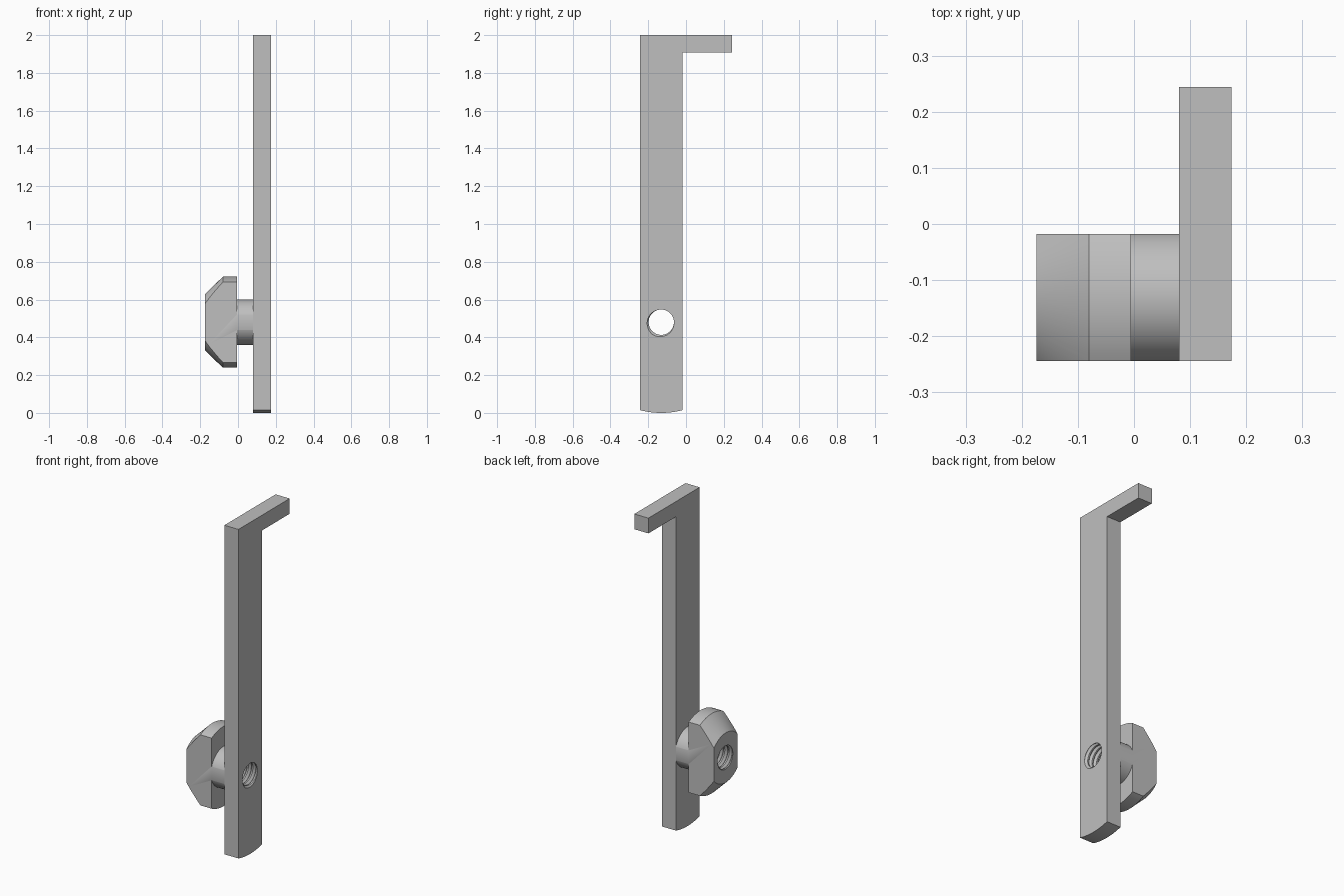
import bpy, bmesh, math

if "Cube" in bpy.data.objects:
    bpy.data.objects.remove(bpy.data.objects["Cube"])

YC, ZC = -0.131, 0.48      # axis of the threaded hole (runs along x)
HALF = 0.113               # half width of bar and clamp
X0, X1, X2, X3, X4 = -0.174, -0.08, -0.005, 0.08, 0.174

metal = bpy.data.materials.new("grey metal")
metal.diffuse_color = (0.52, 0.52, 0.52, 1)
metal.use_nodes = True
metal.node_tree.nodes["Principled BSDF"].inputs["Base Color"].default_value = metal.diffuse_color


def make_object(name, bm):
    bmesh.ops.recalc_face_normals(bm, faces=bm.faces[:])
    me = bpy.data.meshes.new(name)
    bm.to_mesh(me)
    bm.free()
    ob = bpy.data.objects.new(name, me)
    bpy.context.collection.objects.link(ob)
    me.materials.append(metal)
    return ob


def ring_point(x, r, a):
    return (x, YC + r * math.cos(a), ZC + r * math.sin(a))


# Hooked bar: side profile with slightly curved foot, extruded along x
def hooked_bar():
    bm = bmesh.new()
    sag = 0.015
    n = 16
    prof = []
    for i in range(n + 1):
        t = -1 + 2 * i / n
        prof.append((YC + HALF * t, sag * t * t))
    prof += [(YC + HALF, 1.908), (0.244, 1.908), (0.244, 2.0), (YC - HALF, 2.0)]
    face = bm.faces.new([bm.verts.new((X3, y, z)) for y, z in prof])
    ext = bmesh.ops.extrude_face_region(bm, geom=[face])
    for v in ext["geom"]:
        if isinstance(v, bmesh.types.BMVert):
            v.co.x = X4
    return make_object("hooked_bar", bm)


# Clamp head and neck: turned profile with both sides cut flat
def clamp_head():
    bm = bmesh.new()
    seg = 96
    prof = [(X0, 0.15), (X1, 0.241), (X2, 0.241), (X2, 0.12), (X3, 0.12)]
    rings = [[bm.verts.new(ring_point(x, r, 2 * math.pi * (s + 0.5) / seg))
              for s in range(seg)] for x, r in prof]
    for a, b in zip(rings, rings[1:]):
        for s in range(seg):
            t = (s + 1) % seg
            bm.faces.new((a[s], a[t], b[t], b[s]))
    bm.faces.new(rings[0])
    bm.faces.new(rings[-1])
    for side in (-1, 1):
        cut = bmesh.ops.bisect_plane(
            bm, geom=bm.verts[:] + bm.edges[:] + bm.faces[:], dist=1e-6,
            plane_co=(0, YC + side * HALF, 0), plane_no=(0, side, 0),
            clear_outer=True)
        edges = [e for e in cut["geom_cut"] if isinstance(e, bmesh.types.BMEdge)]
        bmesh.ops.contextual_create(bm, geom=edges)
    return make_object("clamp_head", bm)


# Thread cutter: helical strands swept along the hole axis
def thread_cutter():
    bm = bmesh.new()
    seg, pitch, turns, start = 40, 0.03, 17, -0.255
    strands = [(0.0, 0.067), (0.3, 0.067), (0.65, 0.08)]
    total = seg * turns
    v = [[bm.verts.new(ring_point(start + (i / seg + off) * pitch, r,
                                  2 * math.pi * i / seg))
          for i in range(total + 1)] for off, r in strands]
    for i in range(total):
        for a, b in zip(v, v[1:]):
            bm.faces.new((a[i], a[i + 1], b[i + 1], b[i]))
        j = i + seg
        if j < total:
            bm.faces.new((v[-1][i], v[-1][i + 1], v[0][j + 1], v[0][j]))
    rim = [e for e in bm.edges if e.is_boundary]
    for side in (-1, 1):
        tip = bm.verts.new((side * 0.3, YC, ZC))
        for e in rim:
            if e.verts[0].co.x * side > 0:
                bm.faces.new((e.verts[0], e.verts[1], tip))
    ob = make_object("thread_cutter", bm)
    ob.hide_render = True
    return ob


parts = [hooked_bar(), clamp_head()]
cutter = thread_cutter()

# Cut the threaded hole through both parts and smooth the round faces
for ob in parts:
    mod = ob.modifiers.new("threaded_hole", 'BOOLEAN')
    mod.operation = 'DIFFERENCE'
    mod.solver = 'EXACT'
    mod.object = cutter
    bpy.ops.object.select_all(action='DESELECT')
    ob.select_set(True)
    bpy.context.view_layer.objects.active = ob
    bpy.ops.object.modifier_apply(modifier=mod.name)
    bpy.ops.object.shade_smooth_by_angle(angle=math.radians(30))
bpy.data.objects.remove(cutter)
